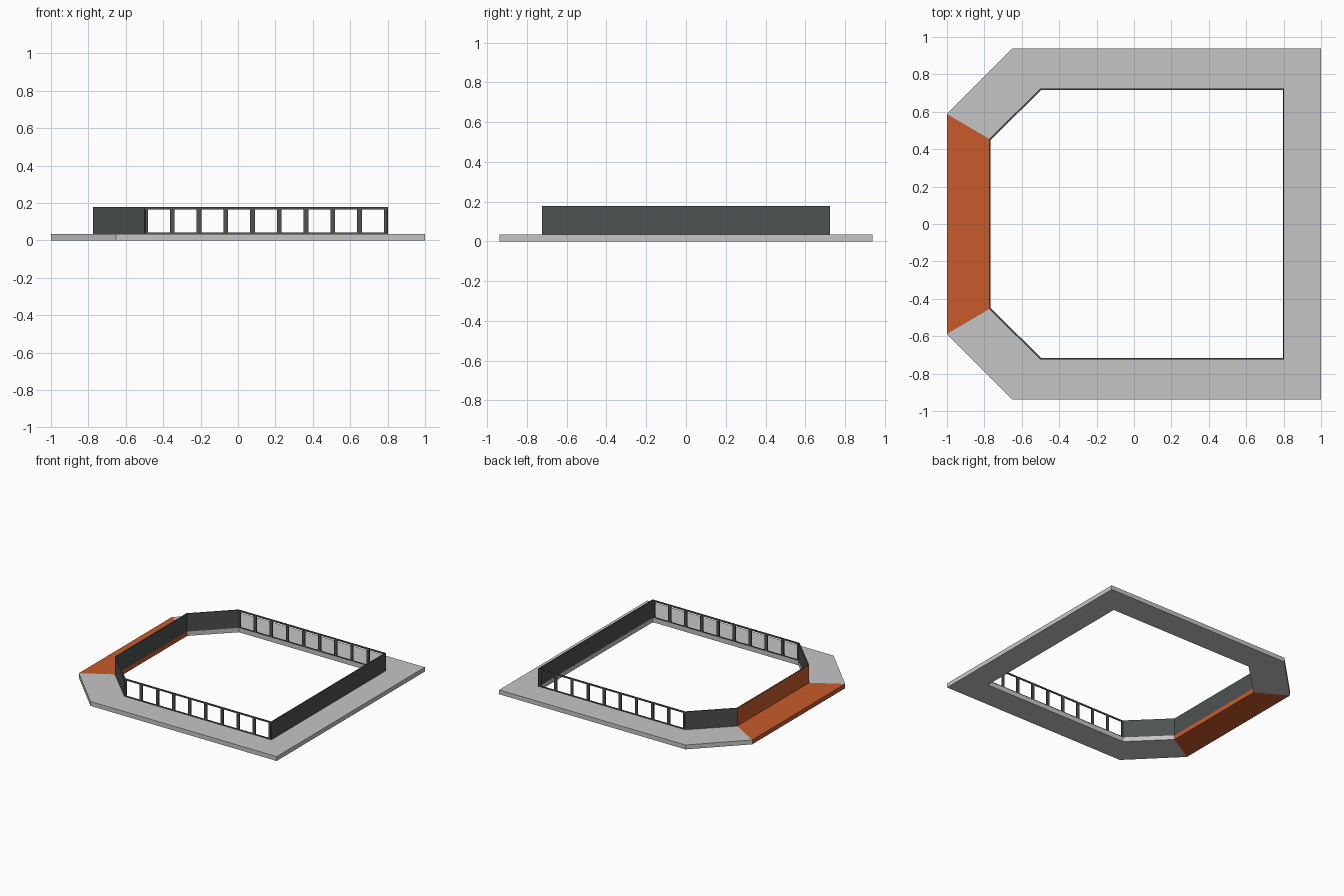
import bpy, bmesh

if "Cube" in bpy.data.objects:
    bpy.data.objects.remove(bpy.data.objects["Cube"])

def material(name, rgb):
    m = bpy.data.materials.new(name)
    m.diffuse_color = (*rgb, 1)
    m.use_nodes = True
    m.node_tree.nodes["Principled BSDF"].inputs["Base Color"].default_value = m.diffuse_color
    return m

GREY = material("light grey", (0.56, 0.56, 0.56))
DARK = material("dark slate", (0.075, 0.084, 0.084))
ORANGE = material("burnt orange", (0.58, 0.105, 0.025))

# Ring outlines, counter-clockwise from the left front corner
OUTER = [(-1, -.588), (-.652, -.938), (1, -.938), (1, .938), (-.652, .938), (-1, .588)]
INNER = [(-.766, -.45), (-.495, -.717), (.796, -.717), (.796, .717), (-.495, .717), (-.766, .45)]
BASE, TOP = 0.035, 0.178
T = 0.035  # wall thickness as a share of the base width
WALL = [(a + (c - a) * T, b + (d - b) * T) for (a, b), (c, d) in zip(INNER, OUTER)]

def prism(bm, pts, z0, z1):
    lo = [bm.verts.new((x, y, z0)) for x, y in pts]
    hi = [bm.verts.new((x, y, z1)) for x, y in pts]
    n = len(pts)
    bm.faces.new(lo[::-1])
    bm.faces.new(hi)
    for i in range(n):
        j = (i + 1) % n
        bm.faces.new((lo[i], lo[j], hi[j], hi[i]))

def finish(name, bm, *mats):
    bmesh.ops.recalc_face_normals(bm, faces=bm.faces[:])
    me = bpy.data.meshes.new(name)
    bm.to_mesh(me)
    bm.free()
    ob = bpy.data.objects.new(name, me)
    for m in mats:
        me.materials.append(m)
    bpy.context.collection.objects.link(ob)
    return ob

# Flat base: a grey C shape and an orange slab closing its left side
bm = bmesh.new()
prism(bm, OUTER + INNER[::-1], 0, BASE)
finish("base_ring", bm, GREY)
bm = bmesh.new()
prism(bm, [OUTER[5], OUTER[0], INNER[0], INNER[5]], 0, BASE)
finish("orange_base", bm, ORANGE)

def side(ring_a, ring_b, i):
    j = (i + 1) % 6
    return [ring_a[i], ring_a[j], ring_b[j], ring_b[i]]

# Solid walls: two diagonals, right, and left (orange outside)
for i, name in ((0, "front_diagonal_wall"), (2, "right_wall"),
                (4, "back_diagonal_wall"), (5, "left_wall")):
    bm = bmesh.new()
    prism(bm, side(WALL, INNER, i), BASE, TOP)
    ob = finish(name, bm, DARK, ORANGE)
    if name == "left_wall":
        for p in ob.data.polygons:
            p.material_index = int(p.normal.x < -0.5)

# Window walls: bottom and top rails with ten posts framing nine openings
X0, X1, BAR, COUNT = -0.482, 0.780, 0.025, 9
WIDTH = (X1 - X0 - BAR * (COUNT - 1)) / COUNT
Z0, Z1 = 0.042, 0.166
for i, s, name in ((1, -1, "front_window_wall"), (3, 1, "back_window_wall")):
    bm = bmesh.new()
    quad = side(WALL, INNER, i)
    prism(bm, quad, BASE, Z0)
    prism(bm, quad, Z1, TOP)
    ya, yb = s * abs(INNER[1][1]), s * abs(WALL[1][1])
    for k in range(COUNT + 1):
        b = X0 + k * (WIDTH + BAR)
        a = b - BAR
        if k == 0:
            a = INNER[1][0]
        if k == COUNT:
            b = INNER[2][0]
        prism(bm, [(a, ya), (b, ya), (b, yb), (a, yb)], Z0, Z1)
    finish(name, bm, DARK)
